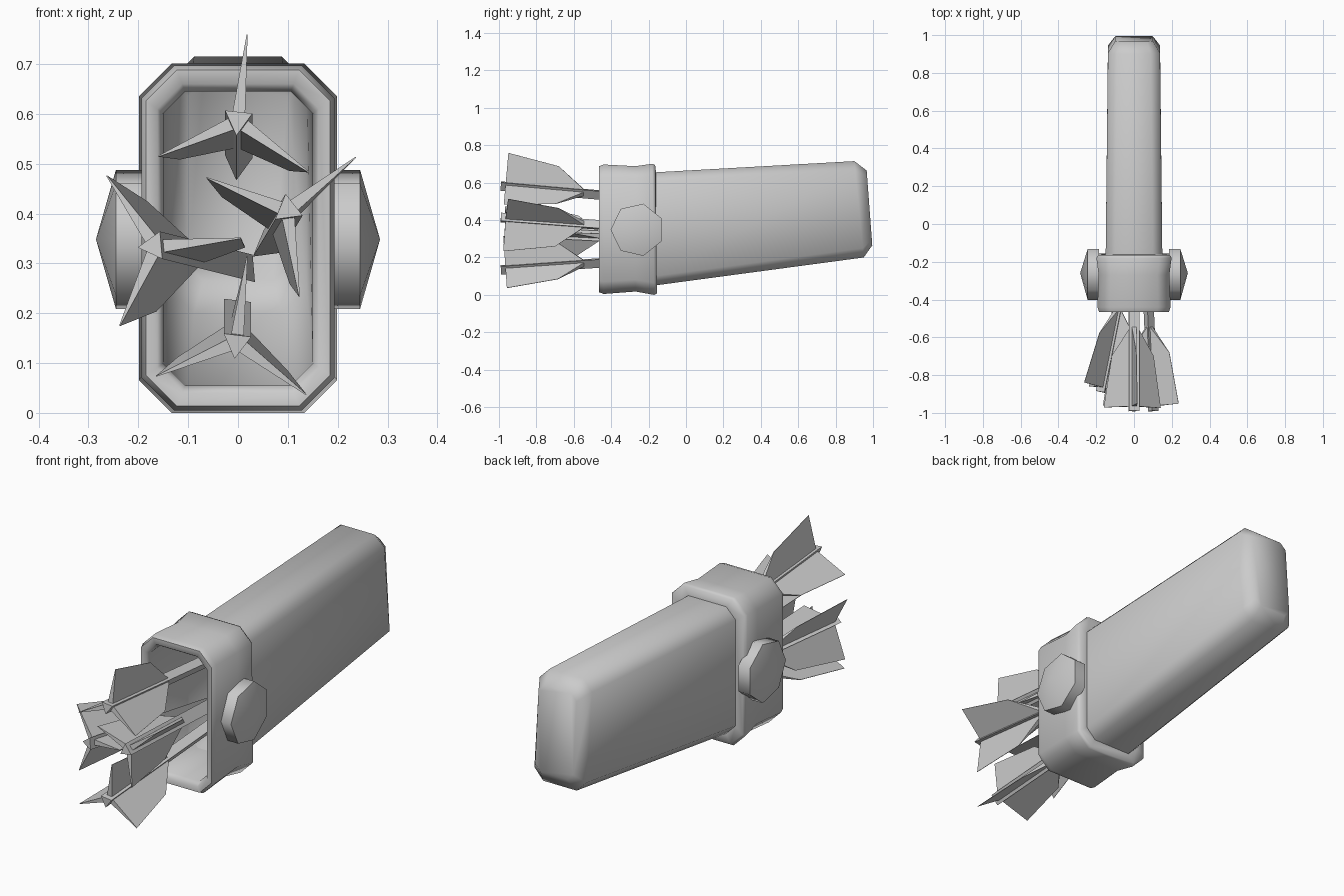
import bpy, bmesh
from math import cos, sin, radians, tau
from mathutils import Vector, Matrix

if "Cube" in bpy.data.objects:
    bpy.data.objects.remove(bpy.data.objects["Cube"])


def finish(name, bm, angle=None):
    bmesh.ops.recalc_face_normals(bm, faces=bm.faces)
    mesh = bpy.data.meshes.new(name)
    bm.to_mesh(mesh)
    bm.free()
    ob = bpy.data.objects.new(name, mesh)
    bpy.context.collection.objects.link(ob)
    if angle:
        bpy.ops.object.select_all(action='DESELECT')
        ob.select_set(True)
        bpy.context.view_layer.objects.active = ob
        bpy.ops.object.shade_smooth_by_angle(angle=radians(angle))
    return ob


def ring(bm, hx, z0, z1, y0, y1, c):
    """Chamfered rectangle; y runs from y0 at the bottom to y1 at the top."""
    pts = [(hx, z0 + c), (hx, z1 - c), (hx - c, z1), (c - hx, z1),
           (-hx, z1 - c), (-hx, z0 + c), (c - hx, z0), (hx - c, z0)]
    return [bm.verts.new((x, y0 + (y1 - y0) * (z - z0) / (z1 - z0), z)) for x, z in pts]


def bridge(bm, a, b):
    n = len(a)
    for i in range(n):
        bm.faces.new((a[i], a[(i + 1) % n], b[(i + 1) % n], b[i]))


# Tapered quiver body, open at the mouth
bm = bmesh.new()
rings = [ring(bm, *r) for r in [
    (0.150, 0.050, 0.655, -0.17, -0.17, 0.05),
    (0.138, 0.200, 0.715, 0.950, 0.900, 0.05),
    (0.100, 0.265, 0.665, 0.996, 0.966, 0.03)]]
for a, b in zip(rings, rings[1:]):
    bridge(bm, a, b)
bm.faces.new(rings[-1])
finish("quiver_body", bm, 60)

# Thick collar with rounded lip, slightly waisted
bm = bmesh.new()
rings = [ring(bm, *r) for r in [
    (0.149, 0.052, 0.652, -0.16, -0.16, 0.05),
    (0.188, 0.008, 0.694, -0.155, -0.165, 0.062),
    (0.199, 0.000, 0.701, -0.17, -0.18, 0.066),
    (0.187, 0.018, 0.688, -0.27, -0.27, 0.063),
    (0.194, 0.005, 0.697, -0.44, -0.44, 0.066),
    (0.185, 0.014, 0.688, -0.465, -0.465, 0.062),
    (0.162, 0.040, 0.660, -0.465, -0.465, 0.05),
    (0.151, 0.055, 0.645, -0.44, -0.44, 0.045)]]
for i, r in enumerate(rings):
    bridge(bm, r, rings[(i + 1) % len(rings)])
finish("collar", bm, 60)

# Seven-sided domed studs on both sides
for side, name in ((1, "stud_right"), (-1, "stud_left")):
    bm = bmesh.new()
    loops = []
    for x in (0.185, 0.245):
        loops.append([bm.verts.new((side * x, -0.26 - 0.143 * cos(tau * i / 7),
                                    0.348 + 0.143 * sin(tau * i / 7))) for i in range(7)])
    bridge(bm, *loops)
    bm.faces.new(loops[0])
    apex = bm.verts.new((side * 0.285, -0.26, 0.348))
    for i in range(7):
        bm.faces.new((loops[1][i], loops[1][(i + 1) % 7], apex))
    finish(name, bm, 60)


# Arrow: triangular shaft plus three wedge-shaped vanes
def arrow(name, tail, direction, first_angle, length=1.0):
    axis = Vector(direction).normalized()
    right = Vector((1, 0, 0))
    right = (right - axis * right.dot(axis)).normalized()
    up = right.cross(axis)
    frame = Matrix((right, axis, up)).transposed().to_4x4()
    frame.translation = Vector(tail)
    bm = bmesh.new()
    ends = []
    for t in (0, length):
        ends.append([bm.verts.new((0.032 * cos(a), t, 0.032 * sin(a)))
                     for a in (radians(first_angle + 60 + 120 * k) for k in range(3))])
    bridge(bm, *ends)
    bm.faces.new(ends[0])
    bm.faces.new(ends[1])
    profile = [(0.025, 0.012, 0.013), (0.025, 0.175, 0.001),
               (0.30, 0.128, 0.001), (0.45, 0.012, 0.013)]
    for k in range(3):
        a = radians(first_angle + 120 * k)
        out, across = Vector((cos(a), 0, sin(a))), Vector((-sin(a), 0, cos(a)))
        sheets = [[bm.verts.new(out * r + across * s * w + Vector((0, t, 0)))
                   for t, r, w in profile] for s in (-1, 1)]
        bridge(bm, *sheets)
        for s in sheets:
            bm.faces.new(s)
    bm.transform(frame)
    finish(name, bm)


arrow("arrow_top", (0, -0.99, 0.588), (0, 1, -0.09), 84)
arrow("arrow_right", (0.10, -0.99, 0.408), (-0.045, 1, -0.075), 38)
arrow("arrow_left", (-0.17, -0.89, 0.335), (0.20, 1, -0.05), 125, 0.95)
arrow("arrow_bottom", (-0.003, -0.99, 0.14), (0, 1, 0.07), 83)
